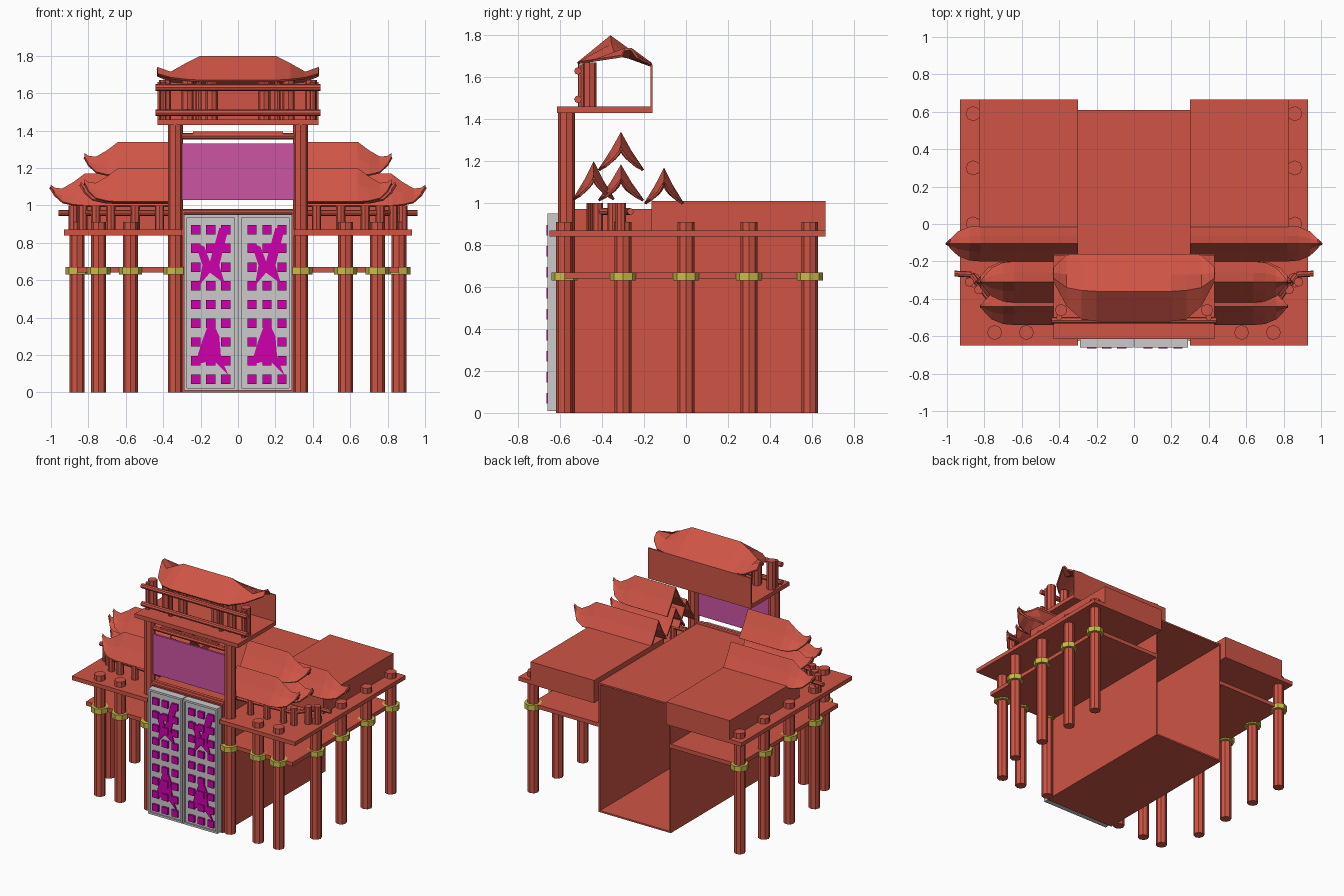
import bpy, bmesh, math
from mathutils import Vector, Matrix

if "Cube" in bpy.data.objects:
    bpy.data.objects.remove(bpy.data.objects["Cube"])


def material(name, rgb):
    m = bpy.data.materials.new(name)
    m.diffuse_color = (*rgb, 1)
    m.use_nodes = True
    m.node_tree.nodes["Principled BSDF"].inputs["Base Color"].default_value = m.diffuse_color
    return m


RED = material("red_timber", (0.62, 0.09, 0.06))
GOLD = material("gold", (0.60, 0.50, 0.07))
MAGENTA = material("magenta", (0.62, 0.0, 0.42))
PINK = material("pink", (0.60, 0.09, 0.36))


def add_box(bm, x0, x1, y0, y1, z0, z1):
    size = Matrix.Diagonal((x1 - x0, y1 - y0, z1 - z0, 1))
    mid = Matrix.Translation(((x0 + x1) / 2, (y0 + y1) / 2, (z0 + z1) / 2))
    bmesh.ops.create_cube(bm, size=1, matrix=mid @ size)


def add_rod(bm, a, b, r, sides=8):
    a, b = Vector(a), Vector(b)
    rot = (b - a).to_track_quat('Z', 'Y').to_matrix().to_4x4()
    bmesh.ops.create_cone(bm, cap_ends=True, segments=sides, radius1=r, radius2=r,
                          depth=(b - a).length, matrix=Matrix.Translation((a + b) / 2) @ rot)


def add_prism(bm, outline, y0, y1):
    f = bm.faces.new([bm.verts.new((x, y0, z)) for x, z in outline])
    ext = bmesh.ops.extrude_face_region(bm, geom=[f])
    verts = [v for v in ext["geom"] if isinstance(v, bmesh.types.BMVert)]
    bmesh.ops.translate(bm, verts=verts, vec=(0, y1 - y0, 0))


def finish(bm, name, mat=None, mirror=False, thickness=0):
    bmesh.ops.recalc_face_normals(bm, faces=bm.faces)
    me = bpy.data.meshes.new(name)
    bm.to_mesh(me)
    bm.free()
    ob = bpy.data.objects.new(name, me)
    bpy.context.collection.objects.link(ob)
    if mat:
        me.materials.append(mat)
    if thickness:
        ob.modifiers.new("thickness", 'SOLIDIFY').thickness = thickness
    if mirror:
        m = ob.modifiers.new("mirror", 'MIRROR')
        m.use_mirror_merge = False
    return ob


def boxes(name, dims, mat=RED, mirror=False):
    bm = bmesh.new()
    for d in dims:
        add_box(bm, *d)
    return finish(bm, name, mat, mirror)


def rods(name, items, mat=RED, mirror=False, sides=8):
    bm = bmesh.new()
    for a, b, r in items:
        add_rod(bm, a, b, r, sides)
    return finish(bm, name, mat, mirror)


def roof(name, stations, mirror=True):
    """Sheet lofted through rows of (x, [(y, z) front eave .. back eave])."""
    bm = bmesh.new()
    rows = [[bm.verts.new((x, y, z)) for y, z in prof] for x, prof in stations]
    for r0, r1 in zip(rows, rows[1:]):
        for i in range(len(r0) - 1):
            bm.faces.new((r0[i], r0[i + 1], r1[i + 1], r1[i]))
    return finish(bm, name, RED, mirror, 0.012)


# Central hall, open at the back
boxes("hall_shell", [(-0.30, 0.30, -0.61, 0.61, 0.0, 0.012),
                     (-0.30, 0.30, -0.61, 0.61, 0.96, 0.972),
                     (-0.30, -0.29, -0.61, 0.61, 0.012, 0.96),
                     (0.29, 0.30, -0.61, 0.61, 0.012, 0.96)])

# Wings: deck, raised block and the lower plate at ring height
boxes("wing_deck", [(0.30, 0.93, -0.65, 0.665, 0.84, 0.87)], mirror=True)
boxes("wing_block", [(0.30, 0.83, -0.165, 0.665, 0.87, 1.01)], mirror=True)
boxes("wing_lower_plate", [(0.30, 0.86, -0.58, 0.61, 0.64, 0.67)], mirror=True)

# Columns and their gold rings
spots = [(0.575, -0.58), (0.745, -0.58)] + [(0.86, y) for y in (-0.30, 0, 0.30, 0.59)]
rods("columns", [((x, y, 0), (x, y, 0.91), 0.04) for x, y in spots], mirror=True)
rods("gate_posts", [((0.335, -0.57, 0), (0.335, -0.57, 1.43), 0.04)], mirror=True)
rods("column_rings", [((x, y, 0.63), (x, y, 0.67), 0.062)
                      for x, y in spots + [(0.335, -0.58)]], GOLD, True)

# Door leaves with raised frame
boxes("door_leaf", [(0.003, 0.288, -0.65, -0.605, 0.01, 0.95),
                    (0.003, 0.018, -0.66, -0.65, 0.01, 0.95),
                    (0.273, 0.288, -0.66, -0.65, 0.01, 0.95),
                    (0.018, 0.273, -0.66, -0.65, 0.01, 0.025),
                    (0.018, 0.273, -0.66, -0.65, 0.935, 0.95)], None, True)

# Door studs and ornaments, repeated on both leaves
for side, x0 in (("left", -0.30), ("right", 0.0)):
    boxes(side + "_door_studs",
          [(x0 + cx - 0.025, x0 + cx + 0.025, -0.665, -0.65, 0.07 + 0.1 * k - 0.025, 0.07 + 0.1 * k + 0.025)
           for cx in (0.075, 0.155, 0.235) for k in range(9)], MAGENTA)
    bm = bmesh.new()
    for outline in ([(0.07, 0.80), (0.12, 0.78), (0.15, 0.70), (0.20, 0.88), (0.25, 0.88),
                     (0.20, 0.68), (0.23, 0.58), (0.15, 0.64), (0.09, 0.57), (0.11, 0.68)],
                    [(0.155, 0.40), (0.20, 0.30), (0.21, 0.18), (0.25, 0.09), (0.17, 0.17),
                     (0.07, 0.15), (0.11, 0.28)]):
        add_prism(bm, [(x0 + x, z) for x, z in outline], -0.658, -0.649)
    finish(bm, side + "_door_ornament", MAGENTA)

# Blank sign panel and crossbars between the gate posts
boxes("sign_panel", [(-0.30, 0.30, -0.585, -0.57, 1.03, 1.33)], PINK)
rods("crossbars", [((-0.30, -0.57, 1.37), (0.30, -0.57, 1.37), 0.017),
                   ((-0.30, -0.57, 0.965), (0.30, -0.57, 0.965), 0.017)])
boxes("upper_crossbar", [(-0.24, 0.24, -0.58, -0.56, 1.38, 1.395)])

# Upper balcony
boxes("balcony_floor", [(-0.43, 0.43, -0.615, -0.16, 1.43, 1.46)])
boxes("balcony_back_wall", [(-0.43, 0.43, -0.17, -0.16, 1.46, 1.66)])
rods("balcony_posts", [((x, -0.46, 1.46), (x, -0.46, 1.67), 0.033)
                       for x in (0.14, 0.27, 0.39)], mirror=True)
rods("balcony_rails", [((-0.44, -0.515, z), (0.44, -0.515, z), 0.018) for z in (1.495, 1.63)])
rods("balcony_balusters", [((x, -0.50, 1.46), (x, -0.50, 1.66), 0.016)
                           for x in (0.21, 0.40)], mirror=True)

# Top roof with upturned ends
half = [(0.20, [(-0.52, 1.67), (-0.36, 1.80), (-0.27, 1.735), (-0.16, 1.66)]),
        (0.28, [(-0.51, 1.675), (-0.355, 1.76), (-0.27, 1.715), (-0.16, 1.66)]),
        (0.36, [(-0.44, 1.685), (-0.34, 1.715), (-0.27, 1.70), (-0.165, 1.67)]),
        (0.43, [(-0.31, 1.705), (-0.29, 1.74), (-0.26, 1.74), (-0.23, 1.70)])]
roof("top_roof", [(-x, p) for x, p in reversed(half)] + half, mirror=False)


# Wing roofs: ridge line with steep sides, narrowing to an upturned tip
def wing_roof(name, y, peak, drop, w, tip_x):
    def section(k, top, low):
        return [(y - w * k, low), (y - w * k * 0.45, (top * 0.55 + low * 0.45) - 0.008),
                (y, top), (y + w * k * 0.45, (top * 0.55 + low * 0.45) - 0.008), (y + w * k, low)]
    low = peak - drop
    roof(name, [(0.30, section(1, peak, low)),
                (tip_x - 0.18, section(1, peak, low)),
                (tip_x - 0.12, section(0.95, peak - 0.045, low + 0.005)),
                (tip_x - 0.06, section(0.7, peak - 0.08, low + 0.02)),
                (tip_x - 0.02, section(0.3, peak - 0.075, low + 0.06)),
                (tip_x, section(0.04, peak - 0.06, low + 0.10))])


wing_roof("wing_roof_upper", -0.31, 1.34, 0.18, 0.11, 0.82)
wing_roof("wing_roof_front", -0.44, 1.20, 0.18, 0.10, 0.82)
wing_roof("wing_roof_middle", -0.31, 1.185, 0.17, 0.11, 0.84)
wing_roof("wing_roof_back", -0.105, 1.17, 0.17, 0.095, 1.0)

# Railing under the wing roofs, bending round the corner
path = [(0.31, -0.45), (0.76, -0.42), (0.87, -0.27), (0.96, -0.265)]
rods("wing_railing", [((*a, 0.96), (*b, 0.96), 0.016) for a, b in zip(path, path[1:])],
     mirror=True)
rods("wing_railing_posts", [((x, y, 0.87), (x, y, 1.0), 0.025)
                            for x, y in ((0.42, -0.45), (0.55, -0.44), (0.68, -0.43),
                                         (0.76, -0.42), (0.83, -0.35), (0.88, -0.31))],
     mirror=True)
